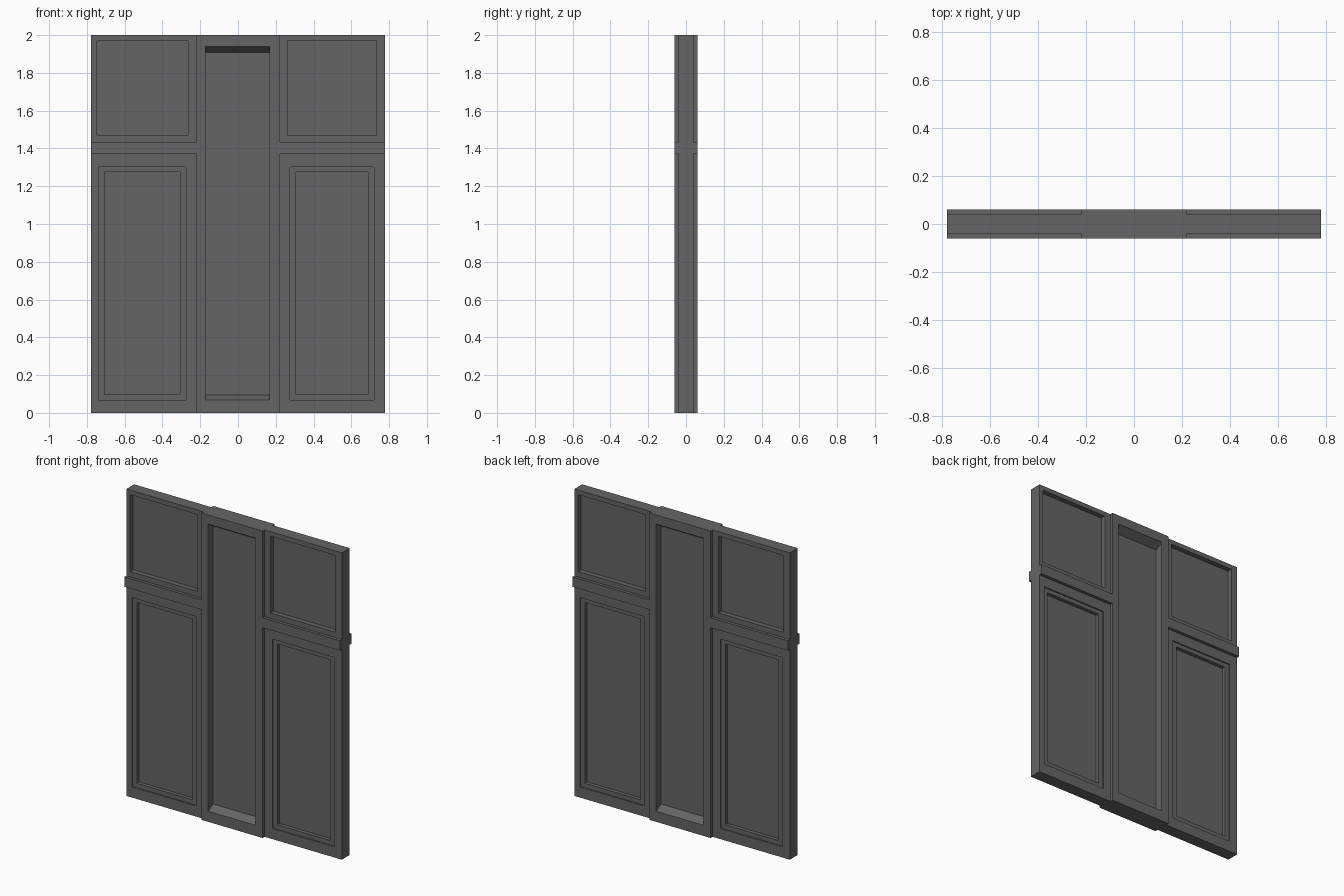
import bpy
import bmesh

old = bpy.data.objects.get("Cube")
if old:
    bpy.data.objects.remove(old, do_unlink=True)

# Single dark grey paint
paint = bpy.data.materials.new("dark grey paint")
paint.use_nodes = True
grey = (0.13, 0.13, 0.13, 1)
paint.diffuse_color = grey
bsdf = paint.node_tree.nodes["Principled BSDF"]
bsdf.inputs["Base Color"].default_value = grey
bsdf.inputs["Roughness"].default_value = 0.8

HALF_W, POST, TOP = 0.777, 0.22, 2.0
RAIL_LOW, RAIL_HIGH = 1.37, 1.435
THIN, THICK = 0.04, 0.06


def half_turn(ring):
    """Turn a ring to the opposite side of the door."""
    x0, x1, z0, z1, y = ring
    return (-x1, -x0, z0, z1, -y)


def loft(name, rings):
    """Join rectangular rings (x0, x1, z0, z1, y) into a closed solid."""
    bm = bmesh.new()
    loops = []
    for x0, x1, z0, z1, y in rings:
        corners = ((x0, z0), (x1, z0), (x1, z1), (x0, z1))
        loops.append([bm.verts.new((x, y, z)) for x, z in corners])
    for a, b in zip(loops, loops[1:]):
        for i in range(4):
            j = (i + 1) % 4
            bm.faces.new((a[i], a[j], b[j], b[i]))
    bm.faces.new(loops[0])
    bm.faces.new(loops[-1])
    bmesh.ops.recalc_face_normals(bm, faces=bm.faces)
    mesh = bpy.data.meshes.new(name)
    bm.to_mesh(mesh)
    bm.free()
    mesh.materials.append(paint)
    obj = bpy.data.objects.new(name, mesh)
    bpy.context.collection.objects.link(obj)
    return obj


def two_sided(name, front, behind):
    """Panel with front recesses and the half-turned recesses behind."""
    loft(name, front[::-1] + [half_turn(r) for r in behind])


# Front recess rings, from the outer edge inward; right is -x
upper, lower = {}, {}
for side, x0, x1, far, near in (
    ("right", -HALF_W, -POST, -0.75, -0.263),
    ("left", POST, HALF_W, 0.263, 0.732),
):
    upper[side] = [
        (x0, x1, RAIL_HIGH, TOP, -THIN),
        (far, near, 1.47, 1.97, -THIN),
        (far, near, 1.47, 1.97, -0.008),
    ]
    a, b = far + 0.012, near - 0.012
    c, d = a + 0.031, b - 0.031
    lower[side] = [
        (x0, x1, 0, RAIL_LOW, -THIN),
        (a, b, 0.069, 1.303, -THIN),
        (a, b, 0.069, 1.303, -0.032),
        (c, d, 0.098, 1.276, -0.032),
        (c, d, 0.098, 1.276, -0.008),
    ]

# Wings: upper panels, lower panels and the raised rails between them
for side, other in (("right", "left"), ("left", "right")):
    two_sided(side + "_upper_panel", upper[side], upper[other])
    two_sided(side + "_lower_panel", lower[side], lower[other])
    x0, x1 = upper[side][0][:2]
    loft(side + "_rail", [(x0, x1, RAIL_LOW, RAIL_HIGH, y) for y in (-THICK, THICK)])

# Centre post: long recess with sloping ends
post = [
    (-POST, POST, 0, TOP, -THICK),
    (-0.173, 0.168, 0.069, 1.94, -THICK),
    (-0.173, 0.168, 0.096, 1.908, -0.008),
]
two_sided("centre_post", post, post)
